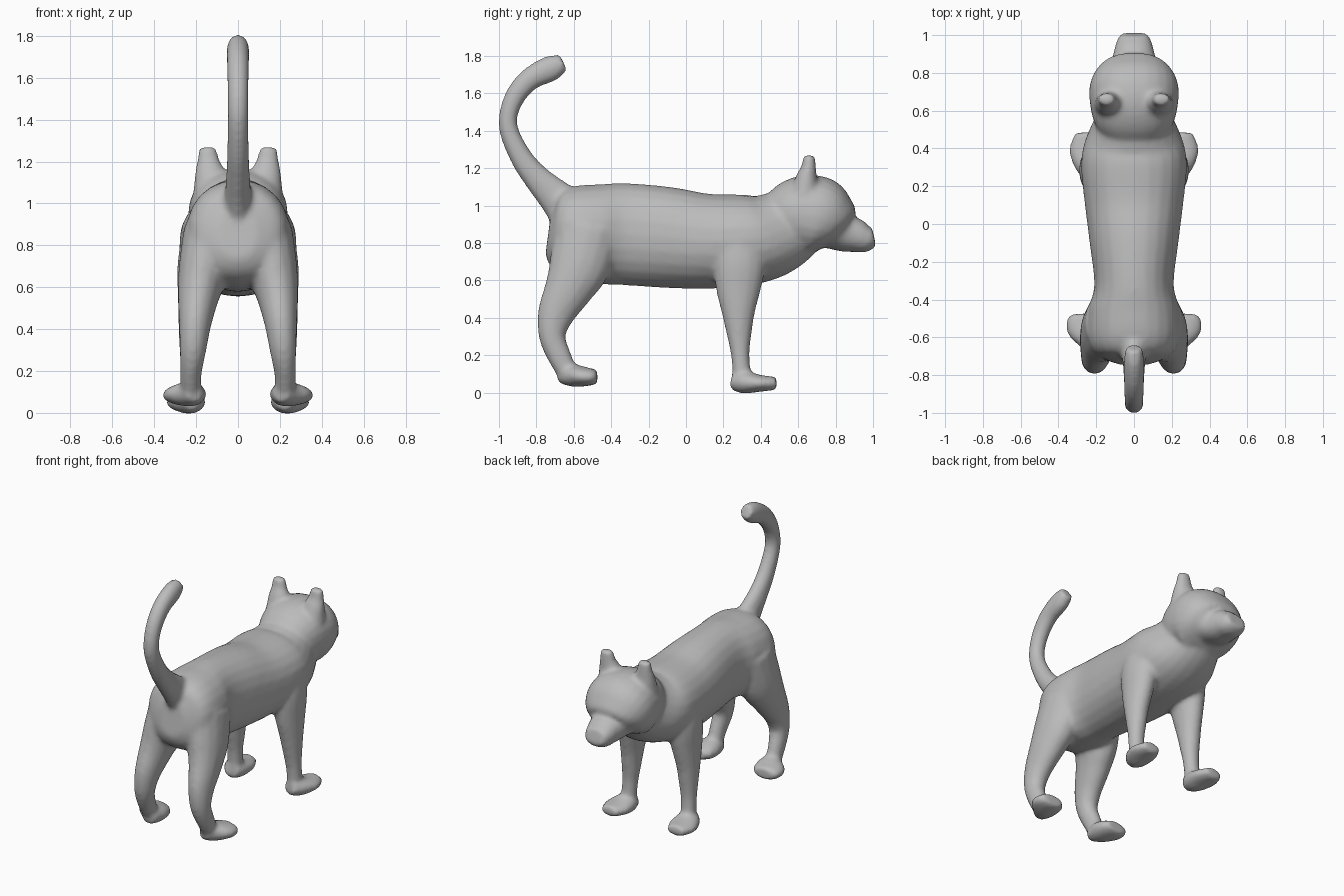
import bpy, bmesh, math
from mathutils import Vector

if "Cube" in bpy.data.objects:
    bpy.data.objects.remove(bpy.data.objects["Cube"])

fur = bpy.data.materials.new("grey fur")
fur.diffuse_color = (0.5, 0.5, 0.5, 1)
fur.use_nodes = True
fur.node_tree.nodes["Principled BSDF"].inputs["Base Color"].default_value = fur.diffuse_color
parts = []


def spline(p, steps=4):
    """Catmull-Rom through stations (x, y, z, half width, half depth)."""
    out = []
    for i in range(len(p) - 1):
        a, b, c, d = p[max(i - 1, 0)], p[i], p[i + 1], p[min(i + 2, len(p) - 1)]
        for k in range(steps):
            t = k / steps
            out.append([0.5 * (2 * q + (r - o) * t + (2 * o - 5 * q + 4 * r - s) * t * t
                               + (3 * q - o - 3 * r + s) * t ** 3)
                        for o, q, r, s in zip(a, b, c, d)])
    return out + [list(p[-1])]


def loft(name, stations, n=24, power=1.0):
    """Closed tube of elliptical rings square to the path."""
    pts = spline(stations)
    bm = bmesh.new()
    rings = []
    for i, (x, y, z, rx, rz) in enumerate(pts):
        tan = (Vector(pts[min(i + 1, len(pts) - 1)][:3]) - Vector(pts[max(i - 1, 0)][:3])).normalized()
        side = (Vector((1, 0, 0)) - tan * tan.x).normalized()
        up = side.cross(tan)
        ring = []
        for k in range(n):
            c, s = math.cos(k * math.tau / n), math.sin(k * math.tau / n)
            c = math.copysign(abs(c) ** power, c)
            s = math.copysign(abs(s) ** power, s)
            ring.append(bm.verts.new(Vector((x, y, z)) + side * rx * c + up * rz * s))
        rings.append(ring)
    for a, b in zip(rings, rings[1:]):
        for k in range(n):
            bm.faces.new((a[k], a[(k + 1) % n], b[(k + 1) % n], b[k]))
    bm.faces.new(rings[0][::-1])
    bm.faces.new(rings[-1])
    bmesh.ops.recalc_face_normals(bm, faces=bm.faces)
    me = bpy.data.meshes.new(name)
    bm.to_mesh(me)
    bm.free()
    ob = bpy.data.objects.new(name, me)
    me.materials.append(fur)
    bpy.context.collection.objects.link(ob)
    parts.append(ob)


def along(rows):
    """Rows of (y, top, bottom, half width) to stations on the middle line."""
    return [(0, y, (t + b) / 2, w, (t - b) / 2) for y, t, b, w in rows]


# Torso with rump and chest
loft("torso", along([
    (-.735, .98, .74, .09), (-.69, 1.06, .65, .20), (-.60, 1.105, .60, .245),
    (-.45, 1.115, .58, .24), (-.32, 1.12, .575, .21), (-.1, 1.10, .56, .235),
    (.1, 1.065, .555, .26), (.3, 1.06, .57, .28), (.42, 1.06, .60, .265),
    (.52, 1.09, .66, .22), (.60, 1.12, .74, .18)]), power=.93)
# Head and muzzle
loft("head", along([
    (.47, 1.06, .78, .17), (.55, 1.13, .75, .215), (.65, 1.165, .735, .235),
    (.73, 1.14, .72, .235), (.80, 1.05, .735, .20), (.845, .965, .75, .13),
    (.90, .935, .75, .11), (.96, .905, .75, .095), (1.005, .885, .785, .075)]), power=.9)
# Raised curling tail
loft("tail", [
    (0, -.58, .93, .09, .14), (0, -.69, 1.04, .065, .10), (0, -.79, 1.14, .056, .075),
    (0, -.87, 1.24, .053, .062), (0, -.94, 1.38, .05, .053), (0, -.95, 1.48, .05, .05),
    (0, -.91, 1.59, .052, .056), (0, -.83, 1.68, .054, .062), (0, -.72, 1.735, .054, .07),
    (0, -.655, 1.765, .042, .045)], 16)

for sx, tag in ((1, "right"), (-1, "left")):
    def pair(name, rows):
        loft(name + "_" + tag, [(sx * r[0], *r[1:]) for r in rows], 16)
    pair("hind_leg", [
        (.13, -.52, .87, .13, .18), (.165, -.57, .68, .12, .165), (.19, -.63, .55, .098, .13),
        (.205, -.695, .42, .077, .10), (.215, -.715, .30, .064, .072), (.225, -.675, .19, .052, .064),
        (.225, -.63, .10, .05, .055)])
    pair("hind_foot", [
        (.205, -.68, .09, .04, .04), (.23, -.60, .09, .085, .06),
        (.26, -.53, .085, .105, .05), (.265, -.475, .085, .075, .04)])
    pair("front_leg", [
        (.16, .29, .90, .10, .15), (.19, .285, .70, .10, .145), (.205, .28, .55, .083, .12),
        (.215, .28, .42, .07, .088), (.22, .285, .30, .06, .065), (.225, .29, .20, .052, .05),
        (.23, .30, .08, .05, .05)])
    pair("front_foot", [
        (.22, .245, .06, .045, .045), (.235, .31, .055, .08, .06),
        (.25, .40, .05, .095, .045), (.255, .485, .05, .06, .035)])
    pair("ear", [
        (.125, .63, 1.05, .09, .08), (.135, .645, 1.15, .072, .058),
        (.142, .655, 1.20, .055, .042), (.145, .66, 1.27, .042, .03)])

# Join all parts and melt them into one smooth skin
with bpy.context.temp_override(active_object=parts[0], object=parts[0],
                               selected_objects=parts, selected_editable_objects=parts):
    bpy.ops.object.join()
body = parts[0]
body.name = "animal_body"
rm = body.modifiers.new("blend", 'REMESH')
rm.mode = 'VOXEL'
rm.voxel_size = .014
rm.use_smooth_shade = True
sm = body.modifiers.new("soften", 'SMOOTH')
sm.factor = .5
sm.iterations = 8
